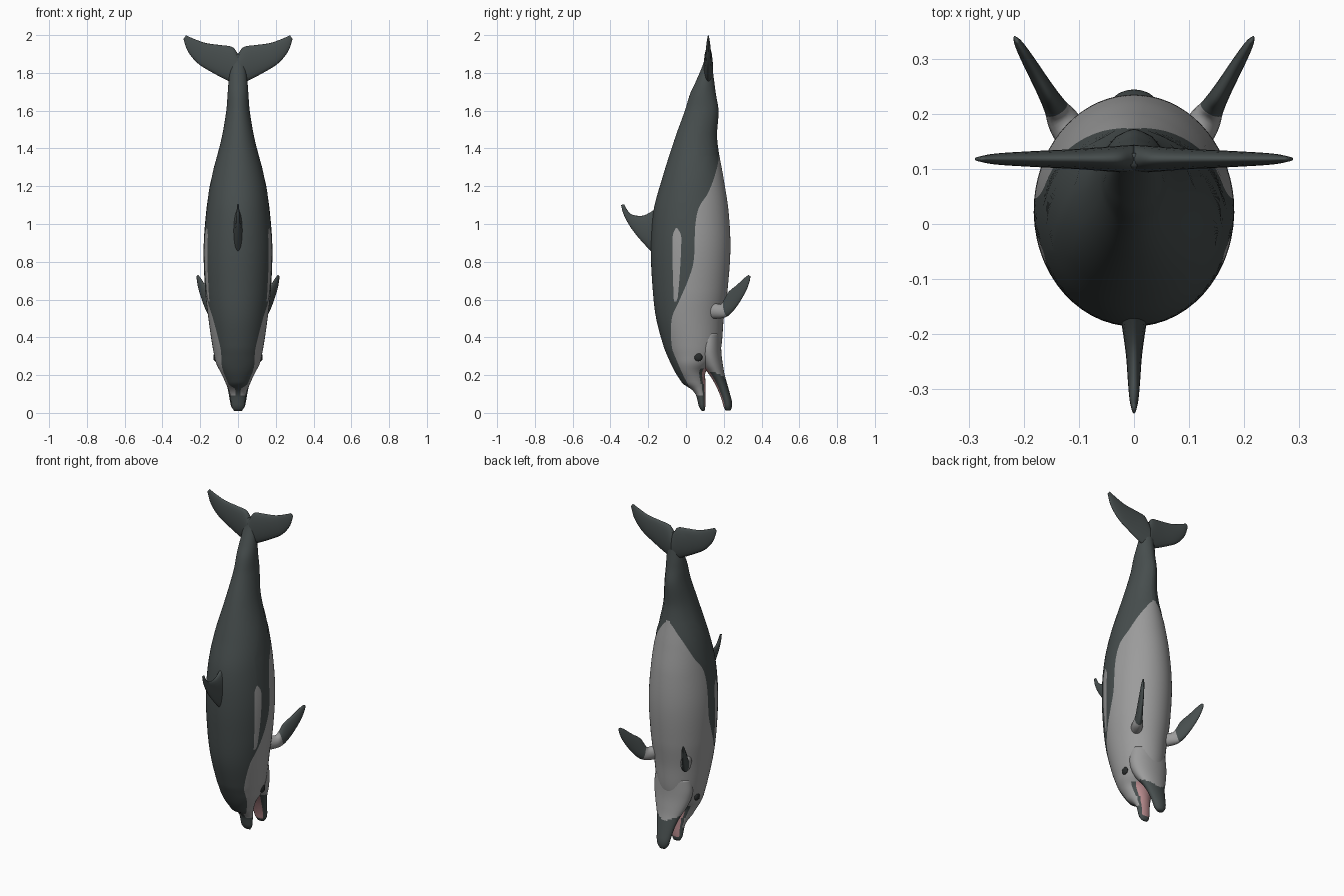
import bpy, bmesh, math
from mathutils import Vector

if "Cube" in bpy.data.objects:
    bpy.data.objects.remove(bpy.data.objects["Cube"])


def material(name, rgb):
    m = bpy.data.materials.new(name)
    m.diffuse_color = (*rgb, 1)
    m.use_nodes = True
    m.node_tree.nodes["Principled BSDF"].inputs["Base Color"].default_value = m.diffuse_color
    return m


DARK = material("dark slate", (0.062, 0.075, 0.075))
LIGHT = material("pale grey", (0.33, 0.33, 0.33))
PINK = material("mouth pink", (0.50, 0.27, 0.28))
EYE = material("eye black", (0.022, 0.025, 0.025))
MATS = [DARK, LIGHT, PINK, EYE]


def curve(table, x, k=1):
    """Smooth (Hermite) lookup of column k in a table sorted by column 0."""
    if x <= table[0][0]:
        return table[0][k]
    if x >= table[-1][0]:
        return table[-1][k]
    i = max(j for j in range(len(table) - 1) if table[j][0] <= x)

    def slope(j):
        a, b = table[max(j - 1, 0)], table[min(j + 1, len(table) - 1)]
        return (b[k] - a[k]) / (b[0] - a[0])
    p, q = table[i], table[i + 1]
    d = q[0] - p[0]
    t = (x - p[0]) / d
    return ((2*t**3 - 3*t*t + 1) * p[k] + (t**3 - 2*t*t + t) * d * slope(i)
            + (3*t*t - 2*t**3) * q[k] + (t**3 - t*t) * d * slope(i + 1))


def loft(name, rings, rule):
    """Skin closed rings; rule(ring, column) gives the colour index."""
    bm = bmesh.new()
    rows = [[bm.verts.new(p) for p in r] for r in rings]
    n = len(rows[0])
    for i in range(len(rows) - 1):
        for j in range(n):
            k = (j + 1) % n
            f = bm.faces.new((rows[i][j], rows[i][k], rows[i+1][k], rows[i+1][j]))
            f.material_index = rule(i, j)
    for i, r in ((0, rows[0]), (len(rows) - 2, rows[-1])):
        bm.faces.new(r).material_index = rule(i, 0)
    bmesh.ops.recalc_face_normals(bm, faces=bm.faces)
    me = bpy.data.meshes.new(name)
    bm.to_mesh(me)
    bm.free()
    for m in MATS:
        me.materials.append(m)
    for p in me.polygons:
        p.use_smooth = True
    ob = bpy.data.objects.new(name, me)
    bpy.context.collection.objects.link(ob)
    return ob


# Body and upper jaw: height, back y, belly y, half width
BODY = [(.01, .084, .098, .02), (.03, .07, .102, .033), (.06, .062, .104, .038),
        (.10, .05, .104, .043), (.13, .022, .104, .052), (.15, -.012, .104, .062),
        (.18, -.035, .102, .075), (.22, -.06, .105, .095), (.26, -.08, .14, .115),
        (.30, -.098, .17, .125), (.35, -.118, .187, .135), (.50, -.158, .20, .157),
        (.65, -.176, .22, .174), (.87, -.186, .235, .182), (1.07, -.172, .225, .168),
        (1.235, -.128, .20, .143), (1.45, -.06, .165, .088), (1.6, -.006, .172, .062),
        (1.69, .022, .158, .055), (1.75, .05, .15, .05), (1.845, .09, .137, .035),
        (1.9, .105, .128, .012)]
# Lower edge of the dark cape, and the two edges of the flank stripe
CAPE = [(.09, .03), (.14, .015), (.2, -.015), (.28, -.05), (.35, -.075), (.5, -.075),
        (.6, -.033), (.7, .01), (.8, .04), (1.0, .05), (1.09, .07), (1.17, .12),
        (1.3, .165), (1.39, .177)]
STRIPE = [(.58, -.064, -.046), (.75, -.07, -.032), (.93, -.071, -.025),
          (.96, -.064, -.034), (.975, -.054, -.046)]
HALF = 32
heights = [.01 + 1.89 * i / 160 for i in range(161)]


def section_angles(z):
    """Angles from back (0) to belly (pi), with columns on the colour edges."""
    y0, y1 = curve(BODY, z), curve(BODY, z, 2)
    mid, h = (y0 + y1) / 2, (y1 - y0) / 2

    def ang(y):
        return math.acos(max(-1, min(1, (mid - y) / h)))
    b = min(max(ang(curve(CAPE, z)), .3), math.pi - .12)
    s2 = min(max(ang(curve(STRIPE, z, 2)), .6 * b), .94 * b)
    s1 = min(max(ang(curve(STRIPE, z, 1)), .4 * b), .88 * b)
    knots = [(0, 0), (10, s1), (13, s2), (16, b), (HALF, math.pi)]
    out = []
    for j in range(HALF + 1):
        (p, a), (q, c) = next((k, l) for k, l in zip(knots, knots[1:]) if j <= l[0])
        out.append(a + (c - a) * (j - p) / (q - p))
    return out


def ring(table, z, angles):
    y0, y1, w = (curve(table, z, k) for k in (1, 2, 3))
    mid, h = (y0 + y1) / 2, (y1 - y0) / 2
    half = [(w * math.sin(t), mid - h * math.cos(t), z) for t in angles]
    return half + [(-x, y, z) for x, y, z in half[-2:0:-1]]


angles = [section_angles(z) for z in heights]


def body_rule(i, j):
    z = heights[i] + .006
    j = j if j < HALF else 2 * HALF - 1 - j
    t = (angles[i][j] + angles[i][j + 1]) / 2
    if z < .235 and t > 2.15:            # lips and palate
        return 2 if t > 2.5 and z > .03 else 0
    if z < .09 or z > 1.385:             # beak tip and tail
        return 0
    if j >= 16:
        return 1
    return 1 if 10 <= j < 13 and .59 < z < .975 else 0


loft("body", [ring(BODY, z, a) for z, a in zip(heights, angles)], body_rule)

# Lower jaw, rooted inside the throat
JAW = [(.012, .21, .236, .02), (.03, .20, .243, .034), (.06, .192, .243, .042),
       (.10, .178, .233, .049), (.15, .155, .219, .06), (.20, .125, .205, .077),
       (.25, .085, .196, .10), (.30, .06, .189, .116), (.35, .05, .186, .122),
       (.42, .05, .185, .115)]
jaw_z = [.012 + .408 * i / 40 for i in range(41)]
jaw_t = [math.pi * j / 20 for j in range(21)]


def jaw_rule(i, j):
    j = j if j < 20 else 39 - j
    z = jaw_z[i] + .005
    if j < 5 and .03 < z < .27:          # tongue side
        return 2
    return 0 if z < .215 - .0035 * max(j - 8, 0) else 1


loft("lower_jaw", [ring(JAW, z, jaw_t) for z in jaw_z], jaw_rule)


# Fins: stations of leading edge (u, v), trailing edge (u, v), half thickness
def fin(name, stations, place, normal, pale=0):
    table = [(i, *s) for i, s in enumerate(stations)]
    steps, n = 6 * (len(stations) - 1), 20
    rings = []
    for i in range(steps + 1):
        a, b, c, d, th = (curve(table, i / 6, k) for k in range(1, 6))
        lead, trail = Vector(place(a, b)), Vector(place(c, d))
        mid, chord = (lead + trail) / 2, (lead - trail) / 2
        rings.append([mid + chord * math.cos(q) + normal * th * math.sin(q)
                      for q in (2 * math.pi * j / n for j in range(n))])
    return loft(name, rings, lambda i, j: 1 if i < pale else 0)


DORSAL = [(-.13, .80, -.13, 1.11, .035), (-.18, .85, -.17, 1.075, .024),
          (-.245, .92, -.225, 1.045, .015), (-.295, .985, -.28, 1.048, .011),
          (-.33, 1.05, -.308, 1.07, .008), (-.344, 1.1, -.328, 1.105, .004)]
fin("dorsal_fin", DORSAL, lambda y, z: (0, y, z), Vector((1, 0, 0)))

FLIPPER = [(.10, .50, .10, .60, .03), (.18, .50, .18, .575, .03),
           (.225, .515, .203, .60, .021), (.27, .565, .225, .64, .016),
           (.315, .64, .27, .678, .012), (.336, .695, .31, .715, .008),
           (.341, .722, .331, .73, .003)]
FLUKE = [(0, 1.74, 0, 1.90, .026), (.05, 1.757, .03, 1.937, .023),
         (.127, 1.797, .09, 1.947, .018), (.21, 1.848, .17, 1.958, .014),
         (.265, 1.913, .235, 1.981, .01), (.289, 1.98, .275, 1.999, .004)]
for side, s in (("right", 1), ("left", -1)):
    fin(side + "_flipper", FLIPPER, lambda y, z: (s * (.13 + .58 * (y - .19)), y, z),
        Vector((s * .865, -.5, 0)), pale=11)
    fin(side + "_fluke", FLUKE, lambda x, z: (s * x, .118, z), Vector((0, 1, 0)))
    # Eye
    bpy.ops.mesh.primitive_uv_sphere_add(segments=16, ring_count=10, radius=.022,
                                         location=(s * .12, .065, .295))
    eye = bpy.context.object
    eye.name = side + "_eye"
    eye.scale.x = .5
    eye.data.materials.append(EYE)
    bpy.ops.object.shade_smooth_by_angle()
